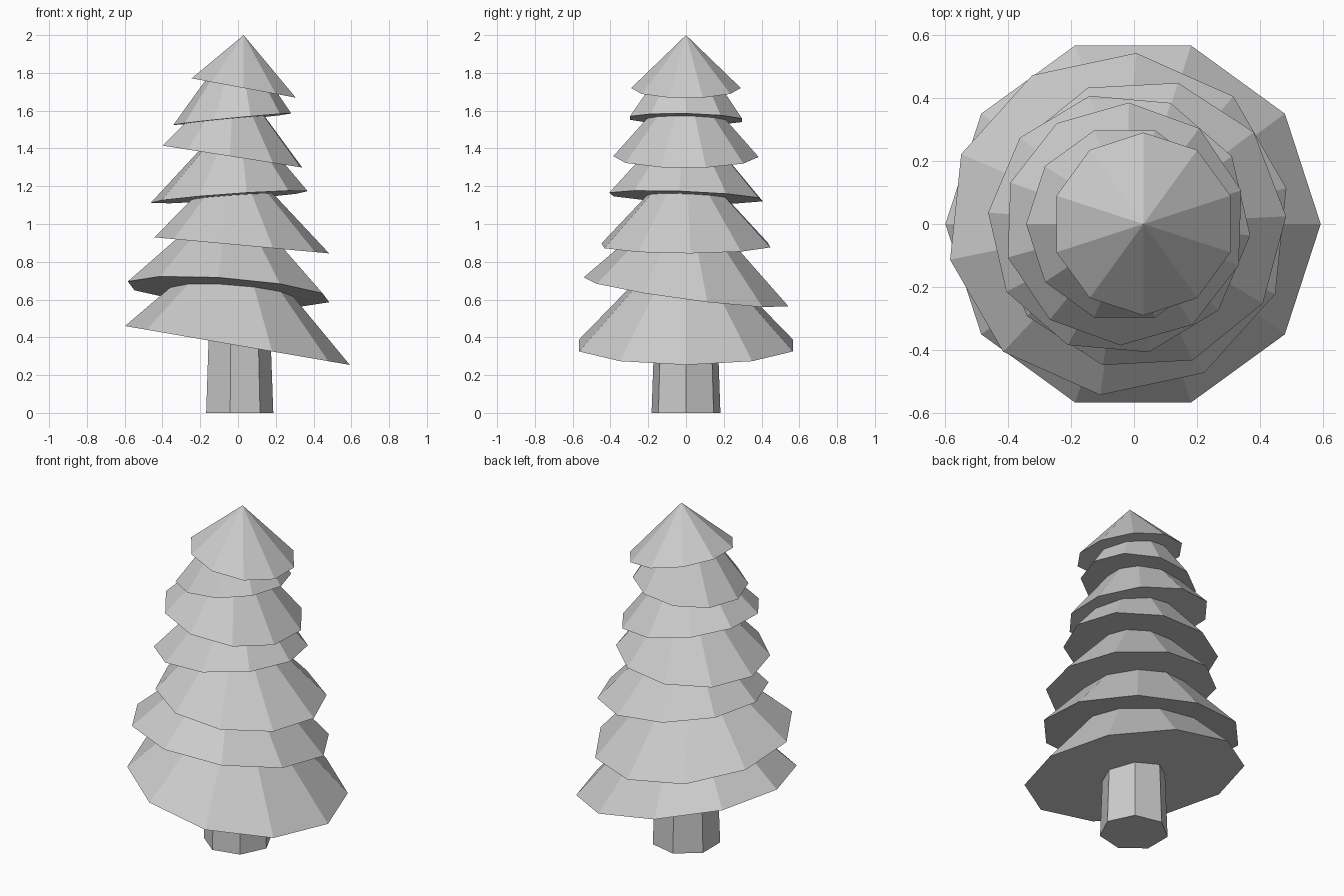
import bpy, bmesh
from math import cos, sin, radians, tau

if "Cube" in bpy.data.objects:
    bpy.data.objects.remove(bpy.data.objects["Cube"])


def loft(name, rings, tip=None):
    """Closed flat-shaded solid through rings of points, ending in a cap or a tip."""
    bm = bmesh.new()
    loops = [[bm.verts.new(p) for p in ring] for ring in rings]
    n = len(loops[0])
    bm.faces.new(loops[0][::-1])
    for a, b in zip(loops, loops[1:]):
        for i in range(n):
            j = (i + 1) % n
            bm.faces.new((a[i], a[j], b[j], b[i]))
    if tip:
        v = bm.verts.new(tip)
        for i in range(n):
            bm.faces.new((loops[-1][i], loops[-1][(i + 1) % n], v))
    else:
        bm.faces.new(loops[-1])
    bmesh.ops.recalc_face_normals(bm, faces=bm.faces)
    mesh = bpy.data.meshes.new(name)
    bm.to_mesh(mesh)
    bm.free()
    bpy.context.collection.objects.link(bpy.data.objects.new(name, mesh))


def ring(n, r, center, turn=0, slope=(0, 0)):
    """Regular polygon on a plane tilted by the given x and y slopes."""
    pts = []
    for i in range(n):
        a = radians(turn) + tau * i / n
        x, y = r * cos(a), r * sin(a)
        pts.append((center[0] + x, center[1] + y,
                    center[2] + slope[0] * x + slope[1] * y))
    return pts


# Heptagonal tapering trunk
loft("trunk", [ring(7, 0.187, (0, 0, 0)), ring(7, 0.165, (0, 0, 0.6))])

# Tilted branch skirts, bottom to top:
# radius, centre x, centre z, turn, slopes, apex x, apex z
tiers = [
    (0.595, -0.003, 0.357, 0, (-0.173, 0), 0.0, 0.97),
    (0.545, -0.050, 0.641, 12, (-0.075, -0.133), -0.03, 1.18),
    (0.463, 0.020, 0.887, 3, (-0.092, 0), -0.01, 1.37),
    (0.417, -0.047, 1.143, -5, (0.072, -0.04), 0.0, 1.61),
    (0.385, -0.030, 1.357, 16, (-0.157, 0), -0.02, 1.79),
    (0.312, -0.030, 1.555, 0, (0.097, -0.02), 0.0, 2.0),
]
for k, (r, cx, cz, turn, slope, ax, az) in enumerate(tiers, 1):
    base = ring(10, r, (cx, 0, cz), turn, slope)
    t = 0.7  # the skirts are cut off inside the one above
    top = [(x + (ax - x) * t, y * (1 - t), z + (az - z) * t) for x, y, z in base]
    loft(f"branch_tier_{k}", [base, top])

# Pointed top
loft("branch_tier_top", [ring(10, 0.29, (0.03, 0, 1.72), 18, (-0.185, 0))],
     tip=(0.03, 0, 2.0))
